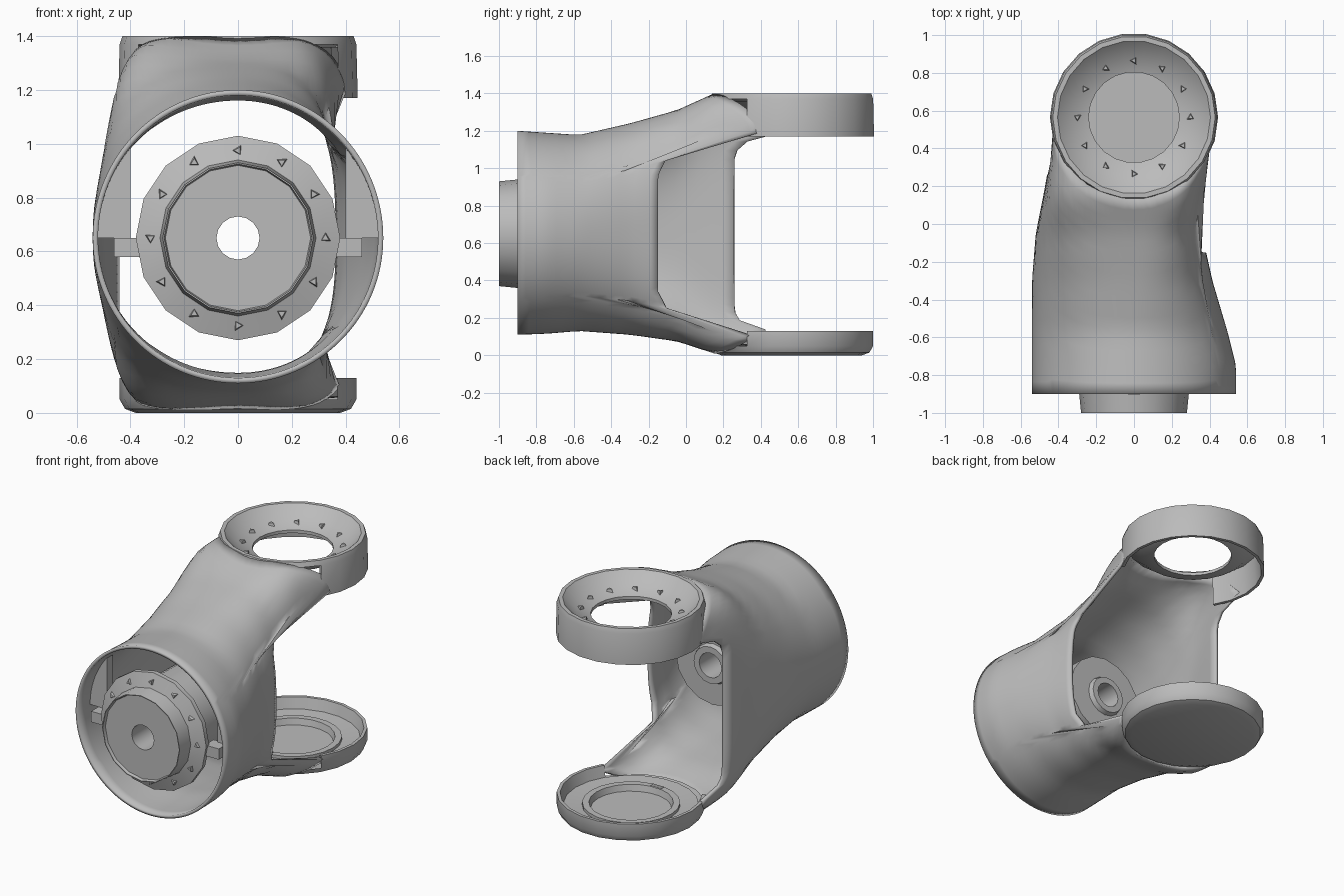
import bpy, bmesh, math
from mathutils import Matrix, Vector

if "Cube" in bpy.data.objects:
    bpy.data.objects.remove(bpy.data.objects["Cube"])

grey = bpy.data.materials.new("metal_grey")
grey.diffuse_color = (0.5, 0.5, 0.5, 1)
grey.use_nodes = True
grey.node_tree.nodes["Principled BSDF"].inputs["Base Color"].default_value = grey.diffuse_color
MID = 0.65            # height of the tube axis
RING_Y = 0.565        # centre of both end rings
RING_R = 0.43


def finish(bm, name, angle=30):
    bmesh.ops.recalc_face_normals(bm, faces=bm.faces[:])
    me = bpy.data.meshes.new(name)
    bm.to_mesh(me)
    bm.free()
    me.materials.append(grey)
    ob = bpy.data.objects.new(name, me)
    bpy.context.collection.objects.link(ob)
    bpy.ops.object.select_all(action='DESELECT')
    ob.select_set(True)
    bpy.context.view_layer.objects.active = ob
    bpy.ops.object.shade_smooth_by_angle(angle=math.radians(angle))
    return ob


def lathe(name, profile, segments, matrix, keep=None):
    """Spin (radius, height) points around local z, then place with matrix."""
    bm = bmesh.new()
    rows = []
    for r, h in profile:
        if r == 0:
            rows.append([bm.verts.new((0, 0, h))] * segments)
        else:
            rows.append([bm.verts.new((r * math.cos(math.tau * i / segments),
                                       r * math.sin(math.tau * i / segments), h))
                         for i in range(segments)])
    for a, b in zip(rows, rows[1:]):
        for i in range(segments):
            j = (i + 1) % segments
            vs = list(dict.fromkeys((a[i], a[j], b[j], b[i])))
            if len(vs) > 2:
                bm.faces.new(vs)
    bmesh.ops.remove_doubles(bm, verts=bm.verts[:], dist=1e-5)
    bmesh.ops.transform(bm, matrix=matrix, verts=bm.verts[:])
    if keep:
        bad = [f for f in bm.faces if not keep(f.calc_center_median())]
        bmesh.ops.delete(bm, geom=bad, context='FACES')
    return finish(bm, name)


# Forked housing: lofted sections along y
YS = (-0.9, -0.75, -0.57, -0.3, -0.05, 0.15, 0.4)
TOP = (1.20, 1.19, 1.178, 1.24, 1.31, 1.40, 1.40)
BOTTOM = (0.11, 0.115, 0.13, 0.11, 0.075, 0.01, 0.0)
LEFT = (0.54, 0.54, 0.54, 0.54, 0.52, 0.48, 0.435)
RIGHT = (0.54, 0.54, 0.495, 0.415, 0.36, 0.365, 0.41)
POWER = (2, 2, 2.05, 2.3, 3, 4.8, 7)


def at(table, y):
    for i in range(len(YS) - 1):
        if y <= YS[i + 1]:
            t = (y - YS[i]) / (YS[i + 1] - YS[i])
            return table[i] + t * (table[i + 1] - table[i])
    return table[-1]


def section(a, y):
    """Point of the rounded-box section at y, in direction a from the axis."""
    c, s, p = math.cos(a), math.sin(a), at(POWER, y)
    n = (abs(c) ** p + abs(s) ** p) ** (1 / p)
    w = at(RIGHT, y) if c > 0 else at(LEFT, y)
    h = at(TOP, y) - MID if s > 0 else MID - at(BOTTOM, y)
    return Vector((w * c / n, y, MID + h * s / n))


def beyond_edge(p):
    """True past the fork opening or inside the end rings."""
    d = abs(p.z - MID)
    circle = RING_Y - math.sqrt(max(0, RING_R ** 2 - p.x ** 2))
    if d > 0.52:
        return p.y > circle
    lip = 0.3 * max(0, d - 0.49) / 0.03
    if p.x > 0:
        edge = -0.15 + 0.12 * (max(0, d - 0.28) / 0.2) ** 1.7 + lip
    else:
        edge = 0.26 + 0.06 * (max(0, d - 0.38) / 0.12) ** 2 + lip / 3
    return p.y > min(edge, max(circle, 0.3))


COLS, ROWS = 128, 18
bm = bmesh.new()
columns = []
for i in range(COLS):
    a = math.tau * i / COLS
    end = RING_Y
    while end > -0.8 and beyond_edge(section(a, end)):
        end -= 0.005
    columns.append([bm.verts.new(section(a, -0.9 + (end + 0.9) * k / ROWS))
                    for k in range(ROWS + 1)])
for i in range(COLS):
    a, b = columns[i], columns[(i + 1) % COLS]
    for k in range(ROWS):
        bm.faces.new((a[k], b[k], b[k + 1], a[k + 1]))
housing = finish(bm, "forked_housing", 40)
solid = housing.modifiers.new("wall", 'SOLIDIFY')
solid.thickness = 0.02
solid.offset = -1

# Upper ring: outer skirt, sloped seat and open centre
place = Matrix.Translation((0, RING_Y, 0))
lathe("upper_ring",
      [(0.425, 1.17), (0.445, 1.17), (0.44, 1.37), (0.43, 1.40), (0.405, 1.40),
       (0.33, 1.33), (0.24, 1.30), (0.24, 1.28), (0.33, 1.30), (0.41, 1.36), (0.425, 1.17)],
      22, place,
      lambda c: c.y > 0.3 or c.z > 1.34 or math.hypot(c.x, c.y - RING_Y) < 0.39)

# Lower cup: closed floor with a low rim and a round recess
lathe("lower_cup",
      [(0, 0), (0.38, 0), (0.42, 0.015), (0.44, 0.05), (0.44, 0.13), (0.42, 0.13),
       (0.40, 0.06), (0.29, 0.05), (0.29, 0.07), (0.25, 0.07), (0.24, 0.03), (0, 0.03)],
      22, place,
      lambda c: c.y > 0.3 or c.z < 0.07)

# Motor: flanged drum with a bored centre, axis along y
along = Matrix.Translation((0, 0, MID)) @ Matrix.Rotation(math.radians(90), 4, 'X')
lathe("motor_drum",
      [(0.08, 0.98), (0.27, 0.98), (0.275, 1.0), (0.28, 1.0), (0.29, 0.90), (0.38, 0.87),
       (0.38, 0.84), (0.28, 0.82), (0.27, 0.28), (0.13, 0.28), (0.12, 0.25),
       (0.08, 0.25), (0.08, 0.98)],
      16, along)


def lugs(name, count, radius, height, matrix):
    """Ring of small wedge lugs."""
    bm = bmesh.new()
    for i in range(count):
        m = (matrix @ Matrix.Rotation(math.tau * i / count, 4, 'Z')
             @ Matrix.Translation((radius, 0, height)))
        bmesh.ops.create_cone(bm, cap_ends=True, segments=3, radius1=0.028,
                              radius2=0.015, depth=0.03, matrix=m)
    finish(bm, name)


lugs("motor_lugs", 12, 0.325, 0.885, along)
lugs("ring_lugs", 12, 0.30, 1.32, place)

# Side tabs and the stop walls above them, joining the motor to the housing
for side, word in ((-1, "left"), (1, "right")):
    bm = bmesh.new()
    m = Matrix.Translation((side * 0.41, -0.81, 0.615)) @ Matrix.Diagonal((0.1, 0.09, 0.07, 1))
    bmesh.ops.create_cube(bm, size=1, matrix=m)
    outline = [(0.40, 0.65), (0.525, 0.65), (0.505, 0.82), (0.45, 0.93), (0.40, 0.99)]
    wall = bm.faces.new([bm.verts.new((side * x, -0.78, z)) for x, z in outline])
    out = bmesh.ops.extrude_face_region(bm, geom=[wall], use_keep_orig=True)
    moved = [v for v in out["geom"] if isinstance(v, bmesh.types.BMVert)]
    bmesh.ops.translate(bm, verts=moved, vec=(0, 0.06, 0))
    finish(bm, word + "_stop")
